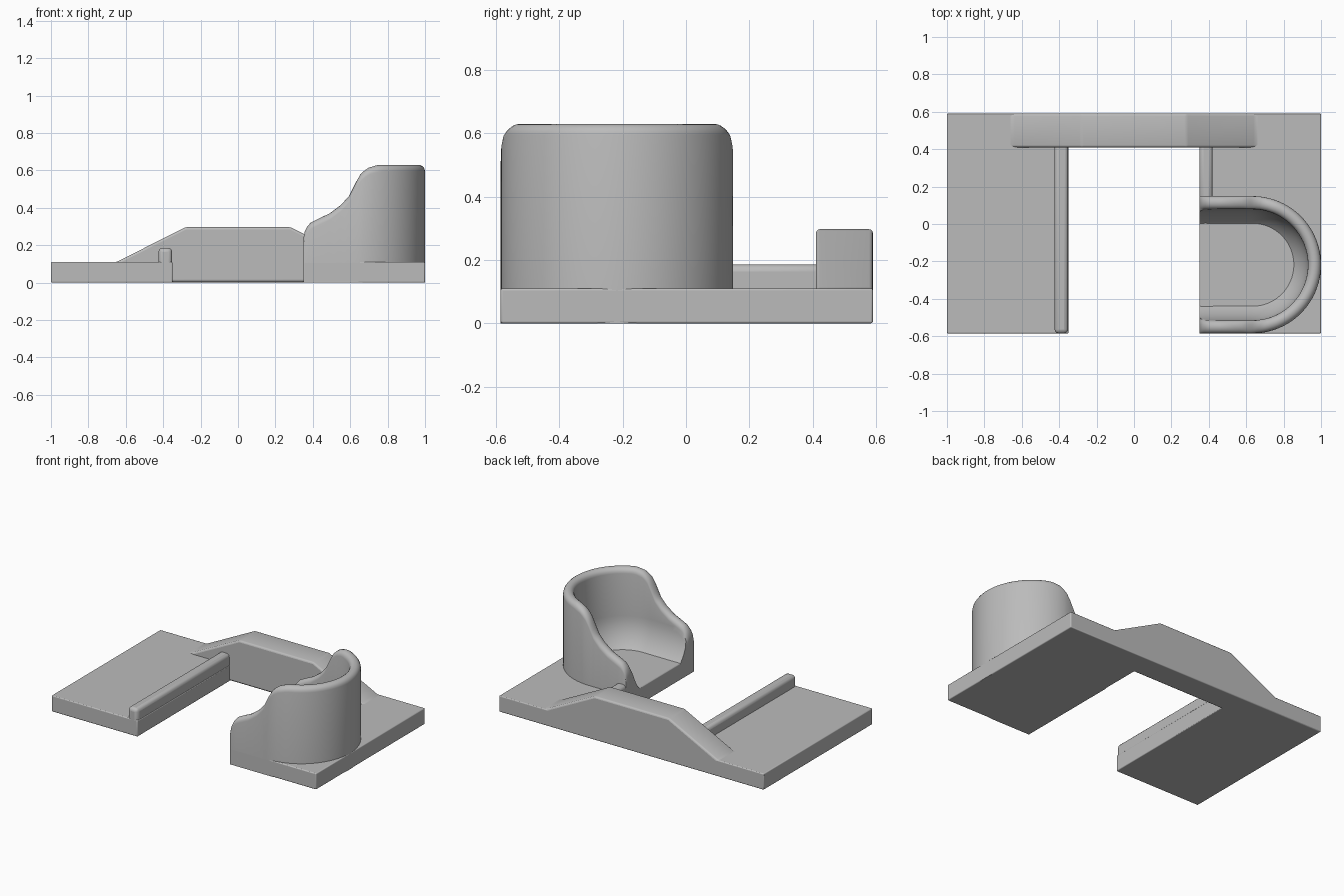
import bpy, bmesh, math
from mathutils import Vector

cube = bpy.data.objects.get("Cube")
if cube:
    bpy.data.objects.remove(cube, do_unlink=True)

grey = bpy.data.materials.new("plain grey")
grey.use_nodes = True
colour = (0.5, 0.5, 0.5, 1)
grey.diffuse_color = colour
grey.node_tree.nodes["Principled BSDF"].inputs["Base Color"].default_value = colour


def finish(name, bm, bevel=0, segments=3):
    """Turn a bmesh into a smooth-shaded object with rounded edges."""
    bmesh.ops.remove_doubles(bm, verts=bm.verts, dist=0.0001)
    bmesh.ops.recalc_face_normals(bm, faces=bm.faces)
    mesh = bpy.data.meshes.new(name)
    bm.to_mesh(mesh)
    bm.free()
    mesh.materials.append(grey)
    obj = bpy.data.objects.new(name, mesh)
    bpy.context.collection.objects.link(obj)
    if bevel:
        mod = obj.modifiers.new("rounding", "BEVEL")
        mod.width, mod.segments = bevel, segments
        mod.limit_method = "ANGLE"
        mod.angle_limit = math.radians(20)
    bpy.ops.object.select_all(action="DESELECT")
    obj.select_set(True)
    bpy.context.view_layer.objects.active = obj
    bpy.ops.object.shade_smooth_by_angle(angle=math.radians(35))
    return obj


def prism(name, points, shift, bevel):
    """Extrude a flat outline along a direction."""
    bm = bmesh.new()
    face = bm.faces.new([bm.verts.new(p) for p in points])
    new = bmesh.ops.extrude_face_region(bm, geom=[face])["geom"]
    bmesh.ops.translate(bm, vec=shift,
                        verts=[v for v in new if isinstance(v, bmesh.types.BMVert)])
    return finish(name, bm, bevel)


def box(name, x0, x1, y0, y1, height, bevel):
    outline = [(x0, y0, 0), (x1, y0, 0), (x1, y1, 0), (x0, y1, 0)]
    return prism(name, outline, (0, 0, height), bevel)


# U-shaped base plate
half = [(0.35, 0.42), (0.35, -0.585), (1, -0.585), (1, 0.59)]
plan = half + [(-x, y) for x, y in reversed(half)]
prism("base_plate", [(x, y, 0) for x, y in plan], (0, 0, 0.11), 0.006)

# Raised bridge across the back
slope = [(-1, 0.004), (-1, 0.105), (-0.65, 0.11), (-0.28, 0.297)]
profile = slope + [(-x, z) for x, z in reversed(slope)]
prism("rear_bridge", [(x, 0.41, z) for x, z in profile], (0, 0.18, 0), 0.012)

# Side rails along the gap
box("right_rail", -0.425, -0.352, -0.585, 0.43, 0.186, 0.022)
box("left_rail", 0.35, 0.42, 0.1, 0.43, 0.186, 0.022)

# Scoop: a rounded-end cup with an open inner end and a wavy rim
R, INNER, LIP = 0.367, 0.297, 0.035
FRONT_X, ARC_X, MID_Y, BOWL_Z = 0.35, 0.633, -0.218, 0.307
rim = [(0.35, 0.24), (0.357, 0.275), (0.37, 0.3), (0.39, 0.322), (0.43, 0.342),
       (0.49, 0.37), (0.55, 0.415), (0.595, 0.465), (0.625, 0.525), (0.65, 0.575),
       (0.69, 0.612), (0.75, 0.63), (1.1, 0.63)]


def rim_height(x):
    for (xa, za), (xb, zb) in zip(rim, rim[1:]):
        if x <= xb:
            return za + (zb - za) * max(0, x - xa) / (xb - xa)
    return rim[-1][1]


def section(h):
    """Radius and height pairs from the outer foot over the lip to the bowl floor."""
    pts = [(R, 0), (R, h - LIP)]
    mid = (R + INNER) / 2
    for i in range(1, 9):
        a = math.pi * i / 8
        pts.append((mid + LIP * math.cos(a), h - LIP + LIP * math.sin(a)))
    start = math.asin(max(0, BOWL_Z - h + LIP) / INNER)
    pts[-1] = (INNER * math.cos(start), h - LIP)
    for i in range(15):
        a = start + (math.pi / 2 - start) * i / 14
        pts.append((INNER * math.cos(a), min(h - LIP, BOWL_Z) - INNER * (math.sin(a) - math.sin(start))
                    if start else BOWL_Z - INNER * math.sin(a)))
    return pts


# Stations run along the straight side, round the end and back again
xs = [x for x, z in rim if x < ARC_X] + [0.38, 0.41, 0.46, 0.52, 0.575, 0.61]
straight = sorted(xs)
stations = [(x, Vector((0, -1))) for x in straight]
for i in range(49):
    a = -math.pi / 2 + math.pi * i / 48
    stations.append((ARC_X, Vector((math.cos(a), math.sin(a)))))
stations += [(x, Vector((0, 1))) for x in reversed(straight)]

bm = bmesh.new()
rings = []
for cx, d in stations:
    h = rim_height(cx + d.x * (R + INNER) / 2)
    rings.append([bm.verts.new((cx + d.x * r, MID_Y + d.y * r, z)) for r, z in section(h)])
for a, b in zip(rings, rings[1:]):
    for i in range(len(a) - 1):
        bm.faces.new((a[i], b[i], b[i + 1], a[i + 1]))
bm.faces.new([ring[0] for ring in rings])
bm.faces.new(rings[0] + rings[-1][-2::-1])
finish("scoop", bm)
